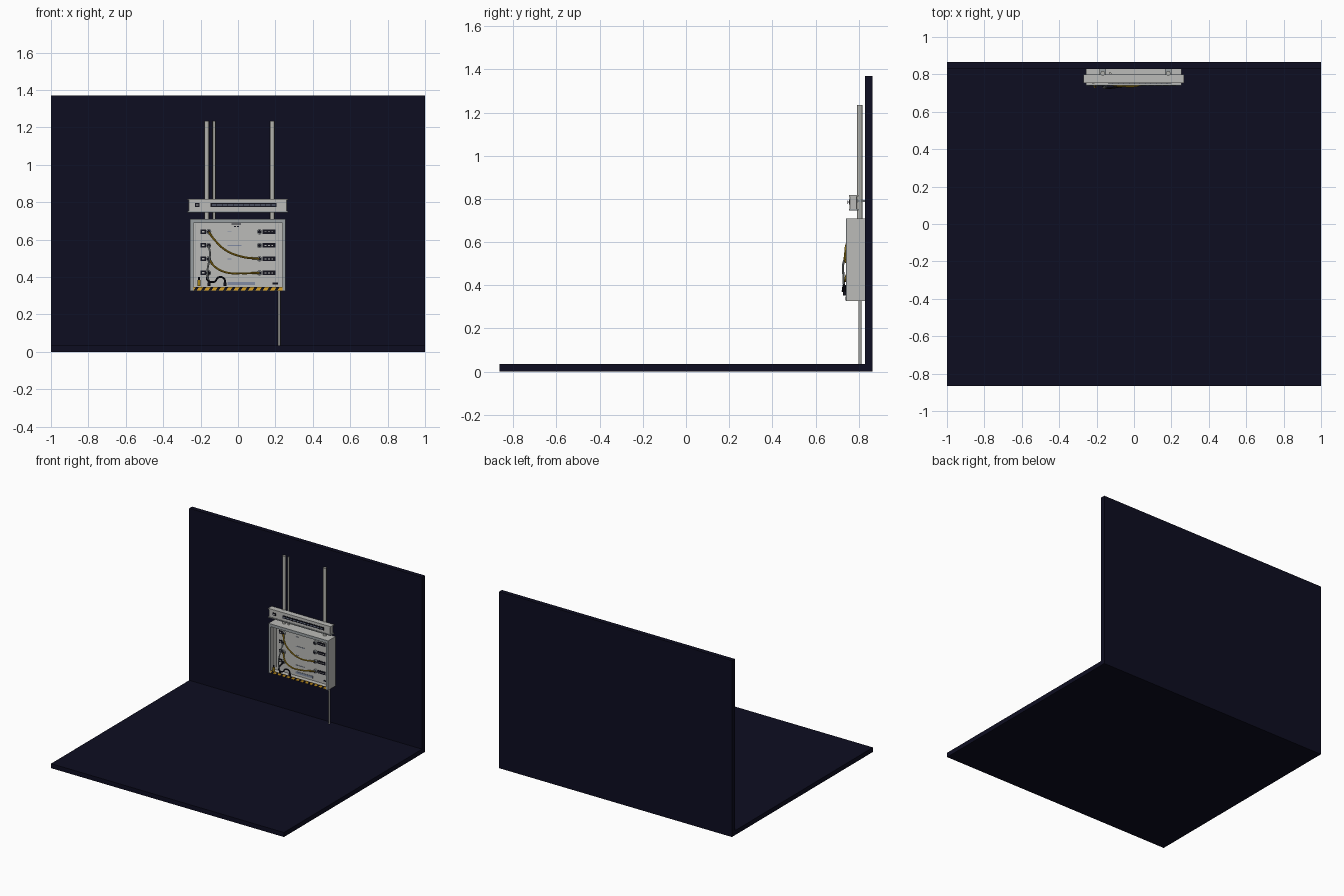
import bpy, bmesh, math
from mathutils import Vector, Matrix

if "Cube" in bpy.data.objects:
    bpy.data.objects.remove(bpy.data.objects["Cube"], do_unlink=True)


def material(name, r, g, b):
    m = bpy.data.materials.new(name)
    m.use_nodes = True
    m.diffuse_color = (r, g, b, 1)
    bsdf = next(n for n in m.node_tree.nodes if n.type == "BSDF_PRINCIPLED")
    bsdf.inputs["Base Color"].default_value = (r, g, b, 1)
    return m


NAVY = material("navy", 0.004, 0.004, 0.015)
GREY = material("light grey", 0.5, 0.5, 0.48)
STEEL = material("steel grey", 0.32, 0.35, 0.36)
PIPE = material("pipe grey", 0.45, 0.45, 0.42)
BLACK = material("black", 0.006, 0.006, 0.012)
CABLE = material("cable yellow", 0.4, 0.24, 0.01)
HAZARD = material("hazard orange", 0.7, 0.36, 0.02)
BLUE = material("label blue grey", 0.22, 0.26, 0.36)


def add(name, bm, mat):
    bmesh.ops.recalc_face_normals(bm, faces=bm.faces)
    me = bpy.data.meshes.new(name)
    bm.to_mesh(me)
    bm.free()
    me.materials.append(mat)
    ob = bpy.data.objects.new(name, me)
    bpy.context.collection.objects.link(ob)
    return ob


def box(name, x, y, z, mat, bevel=0):
    """Block between the given (low, high) limits."""
    bm = bmesh.new()
    bmesh.ops.create_cube(bm, size=1)
    for v in bm.verts:
        v.co = Vector([(a + b) / 2 + c * (b - a) for (a, b), c in zip((x, y, z), v.co)])
    if bevel:
        bmesh.ops.bevel(bm, geom=bm.edges[:], offset=bevel, segments=1, affect="EDGES")
    return add(name, bm, mat)


def smooth(ob):
    bpy.ops.object.select_all(action="DESELECT")
    ob.select_set(True)
    bpy.context.view_layer.objects.active = ob
    bpy.ops.object.shade_smooth_by_angle()


def rod(name, start, end, radius, mat, sides=20):
    """Cylinder between two points."""
    a, b = Vector(start), Vector(end)
    turn = (b - a).to_track_quat("Z", "Y").to_matrix().to_4x4()
    bm = bmesh.new()
    bmesh.ops.create_cone(bm, cap_ends=True, segments=sides, radius1=radius, radius2=radius,
                          depth=(b - a).length, matrix=Matrix.Translation((a + b) / 2) @ turn)
    ob = add(name, bm, mat)
    smooth(ob)
    return ob


def cable(name, points, radius, mat):
    cu = bpy.data.curves.new(name, "CURVE")
    cu.dimensions = "3D"
    cu.bevel_depth, cu.bevel_resolution, cu.resolution_u = radius, 2, 8
    cu.use_fill_caps = True
    sp = cu.splines.new("BEZIER")
    sp.bezier_points.add(len(points) - 1)
    for p, co in zip(sp.bezier_points, points):
        p.co = co
        p.handle_left_type = p.handle_right_type = "AUTO"
    cu.materials.append(mat)
    ob = bpy.data.objects.new(name, cu)
    bpy.context.collection.objects.link(ob)
    bpy.ops.object.select_all(action="DESELECT")
    ob.select_set(True)
    bpy.context.view_layer.objects.active = ob
    bpy.ops.object.convert(target="MESH")
    smooth(ob)


# Room: floor and rear wall
box("floor", (-1, 1), (-0.865, 0.865), (0, 0.035), NAVY)
box("wall", (-1, 1), (0.83, 0.865), (0.035, 1.37), NAVY)

# Conduits
for name, x, r in (("conduit_right", -0.167, 0.0125), ("conduit_thin", -0.128, 0.007),
                   ("conduit_left", 0.183, 0.0125)):
    rod(name, (x, 0.805, 0.69), (x, 0.805, 1.235), r, PIPE)
rod("down_conduit", (0.22, 0.806, 0.035), (0.22, 0.806, 0.34), 0.0065, PIPE)

# Cabinet: open-fronted tray with a recessed panel
X0, X1, Z0, Z1, FRONT, PANEL = -0.257, 0.255, 0.326, 0.71, 0.745, 0.79
depth = (FRONT, 0.83)
box("cabinet_back", (X0, X1), (0.82, 0.83), (Z0, Z1), GREY)
box("cabinet_side_right", (X0, X0 + 0.014), depth, (Z0, Z1), GREY)
box("cabinet_side_left", (X1 - 0.014, X1), depth, (Z0, Z1), GREY)
box("cabinet_top", (X0, X1), depth, (Z1 - 0.014, Z1), GREY)
box("cabinet_bottom", (X0, X1), depth, (Z0, Z0 + 0.014), GREY)
box("panel", (X0 + 0.014, X1 - 0.014), (PANEL, PANEL + 0.006), (Z0 + 0.014, Z1 - 0.014), GREY)
# Front lip, in steel
lip = (FRONT - 0.004, FRONT)
box("lip_top", (X0, X1), lip, (Z1 - 0.022, Z1), STEEL)
box("lip_right", (X0, X0 + 0.018), lip, (Z0, Z1 - 0.022), STEEL)
box("lip_left", (X1 - 0.018, X1), lip, (Z0, Z1 - 0.022), STEEL)

# Hazard strip with slanted stripes on the lower lip
box("hazard_strip", (X0 + 0.018, X1 - 0.018), lip, (Z0 + 0.002, Z0 + 0.022), HAZARD)
bm = bmesh.new()
count, step = 12, 0.0392
for i in range(count):
    x = X0 + 0.02 + i * step
    y = FRONT - 0.0055
    quad = [(x, Z0 + 0.002), (x + 0.016, Z0 + 0.002), (x + 0.03, Z0 + 0.022), (x + 0.014, Z0 + 0.022)]
    bm.faces.new([bm.verts.new((px, y, pz)) for px, pz in quad])
stripes = add("hazard_stripes", bm, BLACK)
solid = stripes.modifiers.new("thickness", "SOLIDIFY")
solid.thickness, solid.offset = 0.002, 0


def plate(name, x, z, mat, y=PANEL):
    return box(name, x, (y - 0.003, y), z, mat)


# Panel rows: labels, sockets and markings
ROWS = (0.642, 0.569, 0.497, 0.422)
for i, z in enumerate(ROWS):
    plate(f"small_label_{i}", (-0.2, -0.172), (z - 0.012, z + 0.012), BLACK)
    plate(f"small_label_mark_{i}", (-0.192, -0.18), (z - 0.004, z + 0.004), GREY, PANEL - 0.003)
    plate(f"wide_label_{i}", (0.13, 0.2), (z - 0.012, z + 0.012), BLACK)
    for k in range(3):
        x = 0.142 + k * 0.018
        plate(f"wide_label_mark_{i}_{k}", (x, x + 0.01), (z - 0.002, z + 0.002), GREY, PANEL - 0.003)
    plate(f"row_marking_{i}", (-0.055, 0.02 if i % 2 else -0.035), (z - 0.002, z + 0.002), BLUE)
    for side, x in (("right", -0.157), ("left", 0.115)):
        rod(f"socket_{side}_{i}", (x, PANEL - 0.014, z), (x, PANEL, z), 0.014, STEEL)
        rod(f"socket_hole_{side}_{i}", (x, PANEL - 0.016, z), (x, PANEL, z), 0.009, BLACK)
plate("title_marking", (-0.035, 0.015), (0.68, 0.686), BLACK)
for x in (-0.022, -0.005):
    plate("title_dot", (x, x + 0.01), (0.668, 0.674), BLACK)
plate("lower_label", (-0.055, 0.09), (0.357, 0.373), BLUE)
plate("corner_label", (0.185, 0.215), (0.36, 0.37), BLACK)
for x in (-0.225, 0.215):
    plate("panel_seam", (x - 0.001, x + 0.001), (0.36, 0.685), STEEL)

# Patch cables
cable("cable_upper", [(-0.157, 0.78, 0.642), (-0.125, 0.748, 0.598), (-0.065, 0.738, 0.543),
                      (0.02, 0.74, 0.509), (0.115, 0.78, 0.497)], 0.0055, CABLE)
cable("cable_lower", [(-0.157, 0.78, 0.497), (-0.12, 0.748, 0.452), (-0.06, 0.738, 0.424),
                      (0.02, 0.742, 0.42), (0.115, 0.78, 0.422)], 0.0055, CABLE)
cable("cable_dark", [(-0.157, 0.78, 0.569), (-0.15, 0.735, 0.52), (-0.163, 0.73, 0.43),
                     (-0.155, 0.735, 0.36)], 0.005, STEEL)
cable("cable_loop", [(-0.157, 0.78, 0.422), (-0.16, 0.73, 0.38), (-0.125, 0.728, 0.375),
                     (-0.105, 0.73, 0.398), (-0.075, 0.735, 0.392), (-0.07, 0.735, 0.36)], 0.005, BLACK)

# Hanging plugs at the lower edge
for name, x, mat in (("plug_yellow", -0.208, CABLE), ("plug_dark", -0.155, BLACK),
                     ("plug_end", -0.07, BLACK)):
    rod(name, (x, 0.736, 0.352), (x, 0.736, 0.385 if mat is CABLE else 0.37), 0.008, mat)
rod("plug_yellow_tip", (-0.208, 0.736, 0.385), (-0.208, 0.736, 0.4), 0.005, BLACK)

# Light bar above the cabinet
box("bar_body", (-0.265, 0.262), (0.757, 0.793), (0.752, 0.815), GREY, 0.002)
box("bar_lower_lip", (-0.27, 0.267), (0.754, 0.8), (0.746, 0.753), STEEL)
box("bar_upper_lip", (-0.27, 0.267), (0.755, 0.8), (0.811, 0.818), GREY)
plate("bar_slot", (-0.147, 0.207), (0.774, 0.796), BLACK, 0.757)
plate("bar_slot_core", (-0.14, 0.2), (0.782, 0.788), BLUE, 0.754)
plate("bar_label", (-0.23, -0.205), (0.775, 0.795), BLACK, 0.757)
plate("bar_label_mark", (-0.224, -0.211), (0.782, 0.788), GREY, 0.754)
for i in range(11):
    x = -0.115 + i * 0.029
    plate(f"slot_divider_{i}", (x, x + 0.003), (0.777, 0.793), BLACK, 0.7515)
# Brackets holding the bar to the conduits
for x in (-0.167, 0.183):
    box("bar_bracket", (x - 0.018, x + 0.018), (0.79, 0.83), (0.785, 0.795), STEEL)
